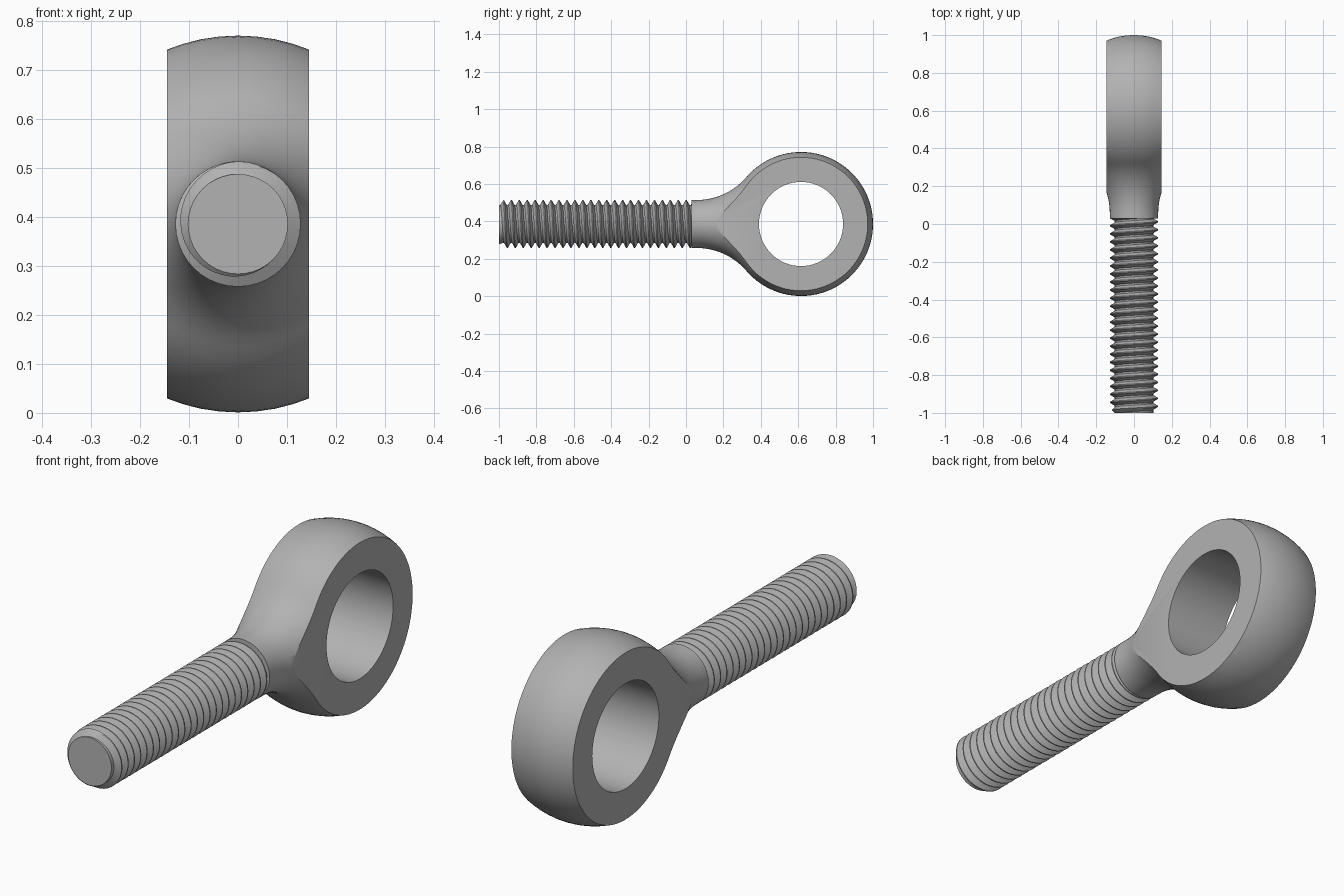
import bpy, bmesh, math
from mathutils import Matrix

cube = bpy.data.objects.get("Cube")
if cube:
    bpy.data.objects.remove(cube, do_unlink=True)

AXIS_Z = 0.386          # height of the shaft axis
EYE_Y = 0.615           # centre of the eye
EYE_R = 0.385
HALF_WIDTH = 0.145
BORE_R = 0.225
CREST_R, ROOT_R = 0.128, 0.102
NECK_Y = 0.03           # where the thread meets the neck
PITCH = 0.0425

steel = bpy.data.materials.new("steel_grey")
steel.use_nodes = True
steel.diffuse_color = (0.45, 0.45, 0.45, 1)
steel.node_tree.nodes["Principled BSDF"].inputs["Base Color"].default_value = steel.diffuse_color


def make_object(name, bm):
    bmesh.ops.recalc_face_normals(bm, faces=bm.faces)
    mesh = bpy.data.meshes.new(name)
    bm.to_mesh(mesh)
    bm.free()
    mesh.materials.append(steel)
    obj = bpy.data.objects.new(name, mesh)
    bpy.context.collection.objects.link(obj)
    return obj


def select_only(obj):
    bpy.ops.object.select_all(action='DESELECT')
    obj.select_set(True)
    bpy.context.view_layer.objects.active = obj


def smooth(obj, degrees):
    select_only(obj)
    bpy.ops.object.shade_smooth_by_angle(angle=math.radians(degrees))


def cut(obj, cutter, operation):
    mod = obj.modifiers.new("cut", 'BOOLEAN')
    mod.operation, mod.object, mod.solver = operation, cutter, 'EXACT'
    select_only(obj)
    bpy.ops.object.modifier_apply(modifier=mod.name)
    bpy.data.objects.remove(cutter, do_unlink=True)


def around_shaft(y, r, angle):
    return (r * math.sin(angle), y, AXIS_Z + r * math.cos(angle))


# Eye and neck: a ball with a filleted neck, turned about the shaft axis
fillet = 0.35
rise = math.asin((CREST_R + fillet) / (EYE_R + fillet))
fillet_y = EYE_Y - (EYE_R + fillet) * math.cos(rise)
profile = [(NECK_Y, 0), (NECK_Y, CREST_R)]
for i in range(13):
    a = (math.pi / 2 - rise) * i / 12
    profile.append((fillet_y + fillet * math.sin(a), CREST_R + fillet * (1 - math.cos(a))))
for i in range(1, 37):
    a = rise + (math.pi - rise) * i / 36
    profile.append((EYE_Y - EYE_R * math.cos(a), EYE_R * math.sin(a)))

bm = bmesh.new()
verts = [bm.verts.new(around_shaft(y, r, 0)) for y, r in profile]
edges = [bm.edges.new(pair) for pair in zip(verts, verts[1:])]
bmesh.ops.spin(bm, geom=verts + edges, cent=(0, 0, AXIS_Z), axis=(0, 1, 0),
               angle=math.tau, steps=64)
bmesh.ops.remove_doubles(bm, verts=bm.verts, dist=0.0001)
eye = make_object("eye_and_neck", bm)

# Flat sides of the eye
bm = bmesh.new()
bmesh.ops.create_cube(bm, size=1, matrix=Matrix.Translation((0, 0.5, AXIS_Z))
                      @ Matrix.Diagonal((2 * HALF_WIDTH, 2, 2, 1)))
cut(eye, make_object("side_cutter", bm), 'INTERSECT')

# Round hole through the eye
bm = bmesh.new()
bmesh.ops.create_cone(bm, cap_ends=True, segments=64, radius1=BORE_R, radius2=BORE_R, depth=1,
                      matrix=Matrix.Translation((0, EYE_Y, AXIS_Z))
                      @ Matrix.Rotation(math.pi / 2, 4, 'Y'))
cut(eye, make_object("hole_cutter", bm), 'DIFFERENCE')
smooth(eye, 25)

# Threaded shaft: right-handed helix with a chamfered tip
SEGMENTS = 40
TURNS = 27
tooth = [(0, CREST_R), (0.12, CREST_R), (0.46, ROOT_R), (0.66, ROOT_R)]
bm = bmesh.new()
columns = []
for s in range(SEGMENTS + 1):
    column = []
    for turn in range(TURNS):
        for phase, r in tooth:
            y = -1 + PITCH * (turn - 1.5 + phase + s / SEGMENTS)
            y = min(max(y, -1), NECK_Y + 0.005)
            r = min(r, ROOT_R + (y + 1))
            column.append(bm.verts.new(around_shaft(y, r, math.tau * s / SEGMENTS)))
    columns.append(column)
for left, right in zip(columns, columns[1:]):
    for i in range(len(left) - 1):
        bm.faces.new((left[i], left[i + 1], right[i + 1], right[i]))
bmesh.ops.remove_doubles(bm, verts=bm.verts, dist=0.0001)
bmesh.ops.dissolve_degenerate(bm, dist=0.0001, edges=bm.edges)
tip = [e for e in bm.edges if e.is_boundary and all(v.co.y < -0.999 for v in e.verts)]
bmesh.ops.holes_fill(bm, edges=tip, sides=0)
smooth(make_object("threaded_shaft", bm), 25)
